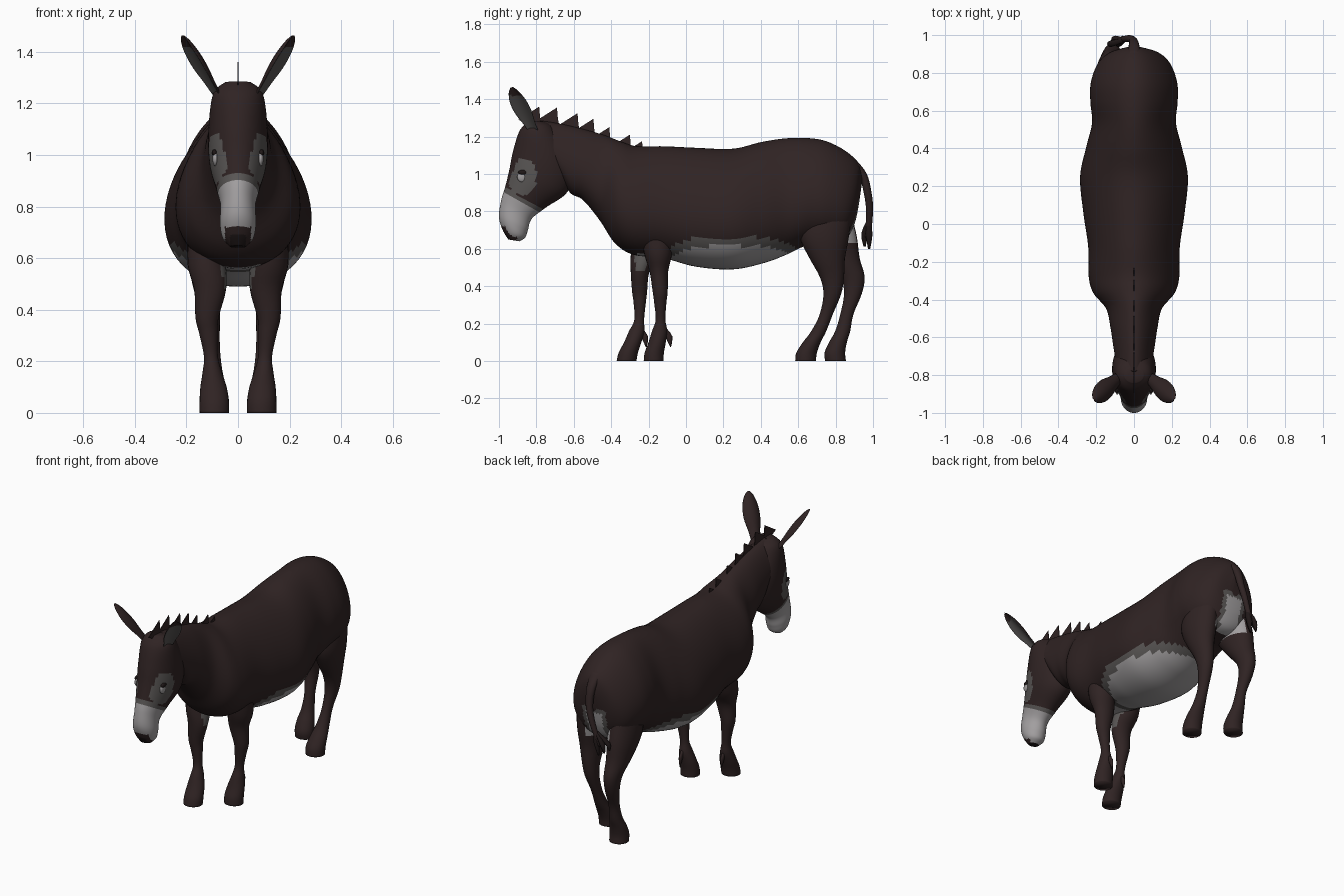
import bpy
import bmesh
from math import sin, cos, pi
from mathutils import Vector

cube = bpy.data.objects.get("Cube")
if cube:
    bpy.data.objects.remove(cube, do_unlink=True)


def material(name, *rgb):
    mat = bpy.data.materials.new(name)
    mat.use_nodes = True
    mat.diffuse_color = (*rgb, 1)
    mat.node_tree.nodes["Principled BSDF"].inputs["Base Color"].default_value = (*rgb, 1)
    return mat


palette = [material("brown coat", .029, .017, .017),
           material("grey fur", .1, .093, .09),
           material("pale fur", .36, .345, .35),
           material("dark hair", .014, .009, .009)]
COAT, GREY, PALE, DARK = range(len(palette))


def finish(name, bm, rule, smooth=True):
    """Turn a bmesh into an object, colouring faces by a rule of centre and normal."""
    bmesh.ops.recalc_face_normals(bm, faces=bm.faces)
    for face in bm.faces:
        face.smooth = smooth
        face.material_index = rule(face.calc_center_median(), face.normal)
    mesh = bpy.data.meshes.new(name)
    bm.to_mesh(mesh)
    bm.free()
    for mat in palette:
        mesh.materials.append(mat)
    obj = bpy.data.objects.new(name, mesh)
    bpy.context.collection.objects.link(obj)


def skin(name, rings, rule):
    """Join equal rings of points into a capped tube."""
    bm = bmesh.new()
    loops = [[bm.verts.new(p) for p in ring] for ring in rings]
    count = len(loops[0])
    for low, high in zip(loops, loops[1:]):
        for i in range(count):
            j = (i + 1) % count
            bm.faces.new((low[i], low[j], high[j], high[i]))
    bm.faces.new(loops[0])
    bm.faces.new(loops[-1])
    finish(name, bm, rule)


def spline(rows, steps):
    """Catmull-Rom interpolation of rows of numbers."""
    padded = [rows[0], *rows, rows[-1]]
    result = []
    for p, q, r, s in zip(padded, padded[1:], padded[2:], padded[3:]):
        for k in range(steps):
            t = k / steps
            result.append([b + t / 2 * (c - a + t * (2 * a - 5 * b + 4 * c - d
                           + t * (3 * (b - c) + d - a))) for a, b, c, d in zip(p, q, r, s)])
    return result + [list(rows[-1])]


def loft(name, rows, rule, steps=4, sides=20, egg=0.0):
    """Each row: two opposite profile points (y, z, y, z), half width and side offset."""
    rings = []
    for ay, az, by, bz, width, offset in spline(rows, steps):
        ring = []
        for i in range(sides):
            c, s = cos(2 * pi * i / sides), sin(2 * pi * i / sides)
            ring.append((offset + width * s * (1 - egg * c),
                         (ay + by + (ay - by) * c) / 2, (az + bz + (az - bz) * c) / 2))
        rings.append(ring)
    skin(name, rings, rule)


# Trunk and neck, with pale belly, chest and rump
def trunk_rule(p, n):
    edge = .665 - .12 * ((p.y - .25) / .4) ** 4
    if p.z < edge and -.25 < p.y < .63:
        return PALE if p.z < edge - .05 else GREY
    if p.y > .8 and p.z < .86 and abs(p.x) < .08:
        return PALE if p.z < .83 and abs(p.x) < .055 else GREY
    if -.27 < p.y < 0 and abs(p.x) < .09 and n.z < -.6:
        return PALE
    return COAT


trunk = [(.945, .98, .925, .84, .03), (.92, 1.06, .9, .73, .125),
         (.85, 1.125, .85, .65, .188), (.75, 1.175, .75, .63, .224),
         (.65, 1.192, .65, .62, .227), (.53, 1.19, .54, .57, .218),
         (.4, 1.17, .42, .525, .247), (.25, 1.135, .25, .49, .28),
         (.05, 1.14, .05, .505, .262), (-.12, 1.148, -.12, .55, .238),
         (-.26, 1.148, -.28, .568, .236), (-.34, 1.17, -.38, .63, .212),
         (-.43, 1.205, -.46, .75, .145), (-.55, 1.24, -.55, .86, .122),
         (-.68, 1.27, -.62, .9, .108), (-.78, 1.285, -.68, 1, .095)]
loft("trunk", [(*row, 0) for row in trunk], trunk_rule, steps=8, sides=60, egg=.2)


# Head with grey eye patches, pale muzzle and dark nose
def head_rule(p, n):
    if abs(p.x) < .05 and p.z < .72 and n.y < .1:
        return DARK if p.z < .69 and abs(p.x) < .03 else COAT
    muzzle = p.z - .815 + .55 * (p.y + .81)
    if muzzle < 0:
        return PALE
    if muzzle < .025:
        return GREY
    patch = ((p.y + .875) / .077) ** 2 + ((p.z - .985) / .098) ** 2
    return GREY if patch < 1 and abs(p.x) > .03 + .25 * (p.z - .92) else COAT


head = [(-.84, 1.285, -.76, 1.28, .05), (-.89, 1.23, -.7, 1.24, .097),
        (-.925, 1.12, -.61, 1.06, .115), (-.945, 1.02, -.63, .91, .11),
        (-.967, .93, -.75, .82, .085), (-.988, .86, -.825, .76, .068),
        (-1, .77, -.845, .7, .07), (-.98, .7, -.86, .66, .06),
        (-.95, .65, -.89, .64, .032)]
loft("head", [(*row, 0) for row in head], head_rule, steps=8, sides=56)

# Legs: height, front y, back y, side offset, half width
front_leg = [(.74, -.25, -.08, .13, .06), (.58, -.225, -.075, .122, .074),
             (.48, -.195, -.095, .108, .062), (.37, -.178, -.098, .12, .045),
             (.31, -.17, -.105, .115, .036), (.22, -.162, -.11, .105, .027),
             (.16, -.182, -.1, .1, .037), (.1, -.2, -.108, .095, .051),
             (.045, -.221, -.118, .092, .057), (0, -.226, -.12, .092, .057)]
hind_leg = [(.92, .66, .85, .1, .06), (.78, .62, .88, .115, .08),
            (.66, .61, .87, .12, .083), (.55, .66, .85, .12, .068),
            (.45, .715, .845, .115, .05), (.36, .735, .83, .11, .04),
            (.25, .715, .785, .1, .03), (.16, .67, .75, .097, .037),
            (.1, .625, .72, .095, .05), (.045, .59, .7, .092, .057),
            (0, .584, .695, .092, .057)]


def leg(name, rows, side, shift, lean, rule):
    shaped = []
    for z, front, back, offset, width in rows:
        move = shift * max(0, min(1, (.8 - z) / .35)) + lean * max(0, 1 - z / .25)
        shaped.append((front + move, z, back + move, z, width, side * offset))
    loft(name, shaped, rule, sides=24)


def front_rule(p, n):
    return GREY if p.z > .47 and n.x * p.x < 0 and abs(n.x) > .75 else COAT


def hind_rule(p, n):
    inner = n.x * p.x < 0 and abs(n.x) > .5
    return PALE if inner and .64 < p.z < .84 and p.y > .74 else COAT


leg("front_leg_left", front_leg, 1, 0, 0, front_rule)
leg("front_leg_right", front_leg, -1, -.11, -.035, front_rule)
leg("hind_leg_left", hind_leg, 1, 0, 0, hind_rule)
leg("hind_leg_right", hind_leg, -1, .11, .05, hind_rule)

# Tufts of hair behind the front fetlocks
for label, x, y in (("left", .1, -.1), ("right", -.1, -.23)):
    loft("fetlock_tuft_" + label, [(y - .02, .17, y, .17, .01, x),
         (y - .01, .13, y + .028, .13, .01, x), (y + .015, .075, y + .02, .075, .002, x)],
         lambda p, n: COAT, steps=2, sides=6)


# Ears: cupped leaves whose grey inner faces look outward and forward
def ear(name, side):
    base, tip = Vector((.08, -.815, 1.235)), Vector((.213, -.93, 1.462))
    axis = (tip - base).normalized()
    broad = Vector((.55, .8, .2))
    broad = (broad - axis * broad.dot(axis)).normalized()
    inward = broad.cross(axis)
    rings = []
    for along, width in spline([(0, .03), (.2, .038), (.45, .052), (.7, .05),
                                (.9, .032), (1, .01)], 4):
        ring = []
        for i in range(20):
            c, s = cos(pi * i / 10), sin(pi * i / 10)
            p = base.lerp(tip, along) + broad * width * c
            p += inward * width * (.2 * s + .4 * c * c - .2)
            ring.append((side * p.x, p.y, p.z))
        rings.append(ring)
    facing = Vector((side * inward.x, inward.y, inward.z))
    skin(name, rings, lambda p, n: GREY if n.dot(facing) > .6 and p.z < 1.42 else COAT)


# Eyes and lower lids, set almost flush
def ball(name, location, scale, color):
    bm = bmesh.new()
    bmesh.ops.create_uvsphere(bm, u_segments=16, v_segments=10, radius=1)
    bmesh.ops.scale(bm, vec=scale, verts=bm.verts)
    bmesh.ops.translate(bm, vec=location, verts=bm.verts)
    finish(name, bm, lambda p, n: color)


for label, side in (("left", 1), ("right", -1)):
    ear("ear_" + label, side)
    ball("eyelid_" + label, (side * .088, -.877, .985), (.011, .026, .028), PALE)
    ball("eye_" + label, (side * .091, -.872, 1.008), (.011, .026, .014), DARK)

# Mane of upright swept-back locks
bm = bmesh.new()
for y, z in ((-.785, 1.36), (-.69, 1.355), (-.58, 1.325), (-.495, 1.295),
             (-.41, 1.25), (-.3, 1.21), (-.235, 1.175)):
    outline = [(y - .11, z - .07), (y, z), (y + .005, z - .06), (y + .02, z - .13)]
    sheets = [[bm.verts.new((x, *p)) for p in outline] for x in (-.002, .002)]
    for sheet in sheets:
        bm.faces.new(sheet)
    for i in range(len(outline)):
        j = (i + 1) % len(outline)
        bm.faces.new((sheets[0][i], sheets[0][j], sheets[1][j], sheets[1][i]))
finish("mane", bm, lambda p, n: COAT, smooth=False)

# Tail and its ragged tuft
loft("tail", [(.86, 1.09, .91, 1.075, .035, 0), (.925, .99, .967, 1.0, .028, 0),
              (.95, .9, .992, .9, .022, -.005), (.962, .82, 1, .82, .019, -.025),
              (.962, .73, .995, .73, .016, -.055), (.955, .66, .985, .66, .014, -.08)],
     lambda p, n: COAT, sides=12)
for i in range(4):
    x, y = -.06 - .02 * i, .967 + .012 * (-1) ** i
    loft("tail_tuft_%d" % (i + 1), [(.965, .75, .985, .75, .008, -.05),
         (y - .018, .68, y + .018, .68, .016, x),
         (y - .006, .6 + .012 * i, y + .006, .6 + .012 * i, .003, x - .015)],
         lambda p, n: DARK, steps=3, sides=8)
